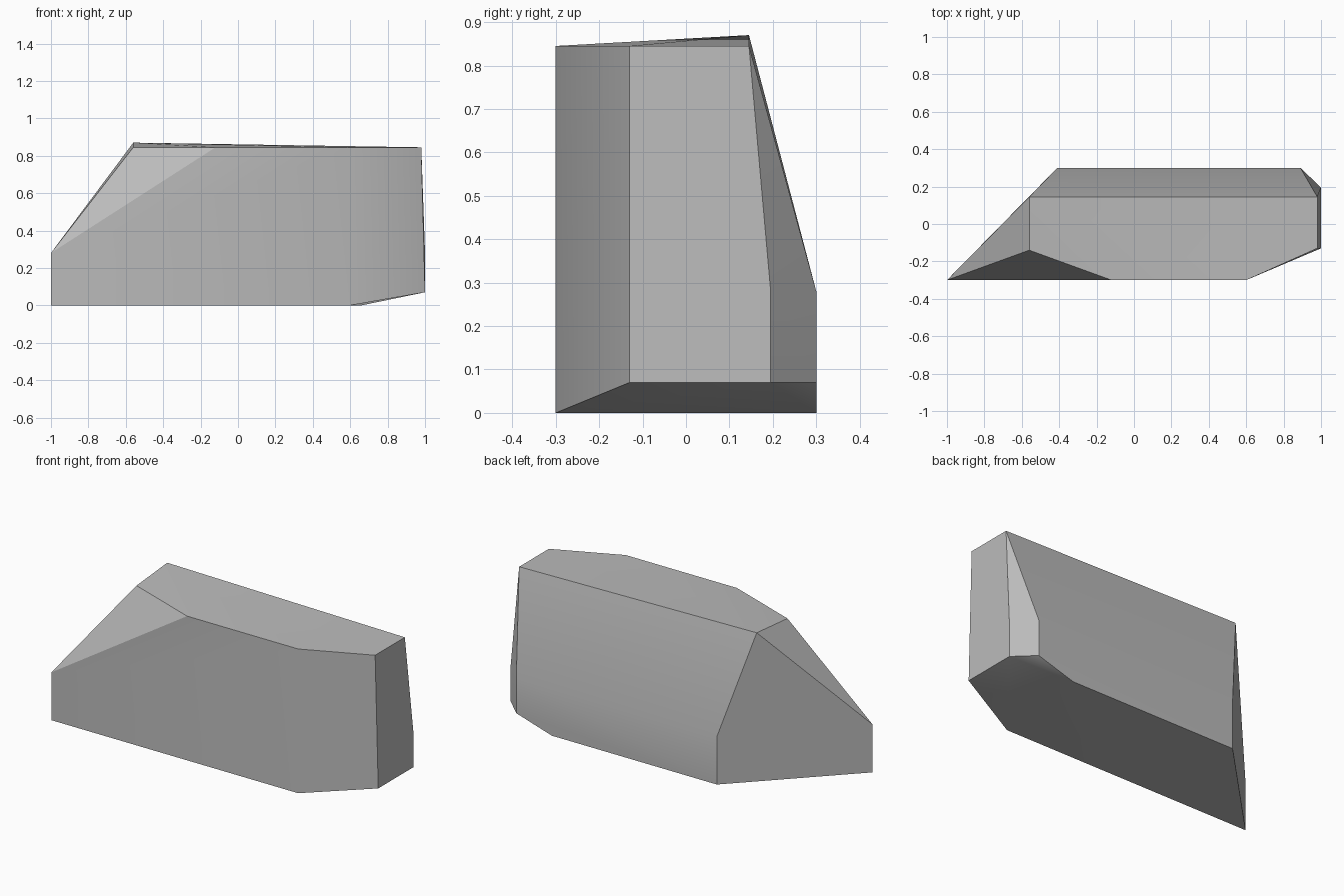
import bpy, bmesh, math

cube = bpy.data.objects.get("Cube")
if cube:
    bpy.data.objects.remove(cube, do_unlink=True)

# Stone colour
stone = bpy.data.materials.new("stone grey")
stone.use_nodes = True
grey = (0.5, 0.5, 0.5, 1)
stone.diffuse_color = grey
stone.node_tree.nodes["Principled BSDF"].inputs["Base Color"].default_value = grey

TOP, SHOULDER, FOOT = 0.845, 0.28, 0.07
FRONT, BACK = -0.3, 0.3

# Corners of the block, level by level
crown = [(-0.56, -0.14, TOP), (-0.12, FRONT, TOP), (0.6, FRONT, TOP),
         (0.98, -0.13, TOP), (0.98, 0.145, TOP), (-0.56, 0.145, 0.87)]
shoulder = [(-1, FRONT, SHOULDER), (-0.41, BACK, SHOULDER),
            (0.89, BACK, SHOULDER), (1, 0.195, SHOULDER)]
heel = [(1, -0.13, FOOT), (1, 0.195, FOOT), (0.89, BACK, FOOT)]
base = [(-1, FRONT, 0), (0.6, FRONT, 0), (0.66, BACK, 0), (-0.41, BACK, 0)]

# Faceted block stretched around the corners
bm = bmesh.new()
for co in crown + shoulder + heel + base:
    bm.verts.new(co)
bmesh.ops.convex_hull(bm, input=bm.verts)
bmesh.ops.dissolve_limit(bm, angle_limit=math.radians(2),
                         verts=bm.verts, edges=bm.edges)
bmesh.ops.recalc_face_normals(bm, faces=bm.faces)
mesh = bpy.data.meshes.new("stone_block")
bm.to_mesh(mesh)
bm.free()
mesh.materials.append(stone)

block = bpy.data.objects.new("stone_block", mesh)
bpy.context.collection.objects.link(block)
bpy.ops.object.select_all(action='DESELECT')
block.select_set(True)
bpy.context.view_layer.objects.active = block
bpy.ops.object.shade_smooth_by_angle(angle=math.radians(30))
